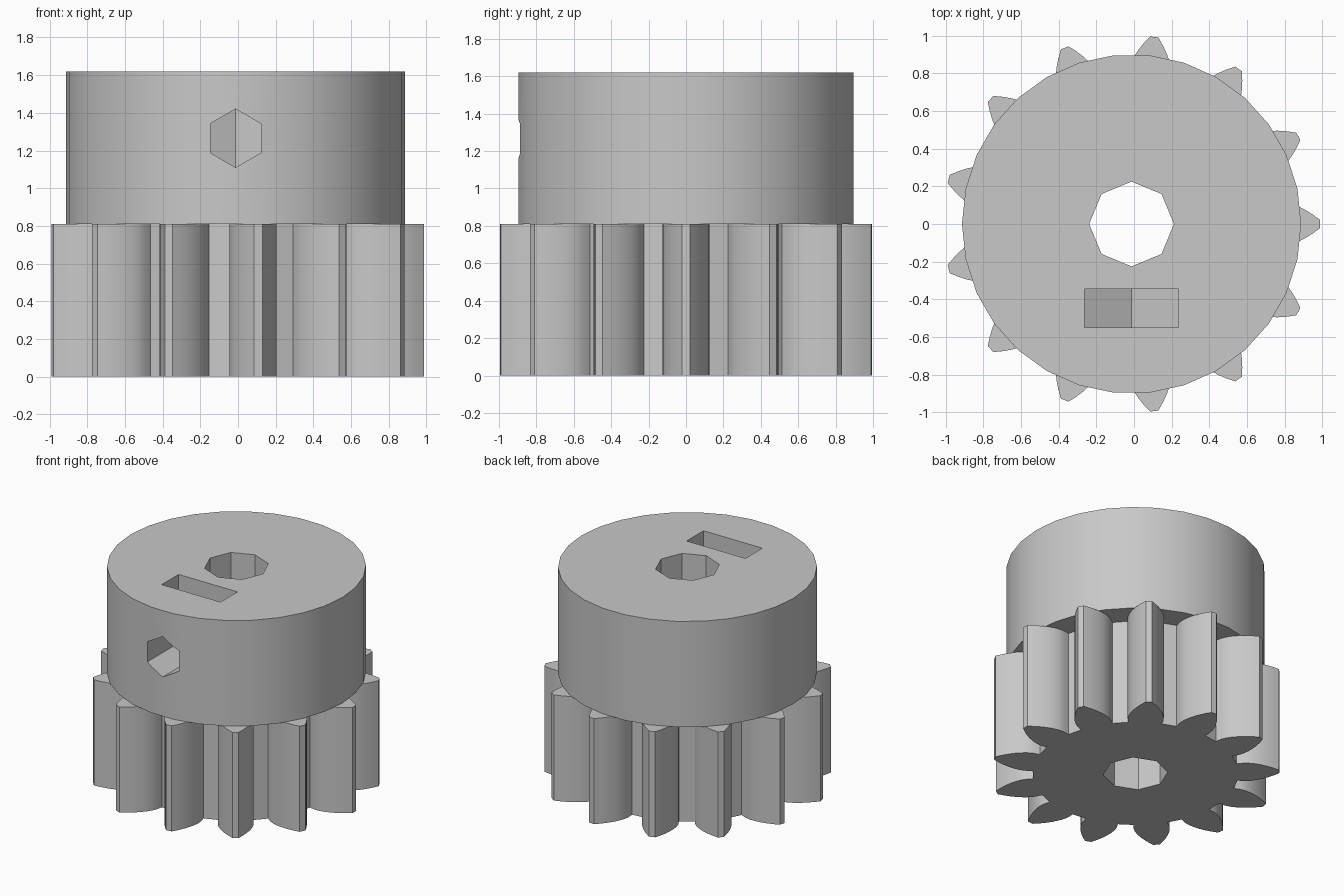
import bpy, bmesh
from math import cos, sin, tan, acos, pi, radians
from mathutils import Matrix

cube = bpy.data.objects.get("Cube")
if cube:
    bpy.data.objects.remove(cube, do_unlink=True)

CX = -0.013                      # shaft axis
TEETH, TIP, ROOT, BASE = 13, 1.0, 0.715, 0.765
PITCH = TIP * TEETH / (TEETH + 2)
GEAR_TOP, HUB_TOP, SCREW_Z = 0.81, 1.62, 1.265

grey = bpy.data.materials.new("grey plastic")
grey.use_nodes = True
color = (0.58, 0.58, 0.58, 1)
grey.diffuse_color = color
grey.node_tree.nodes["Principled BSDF"].inputs["Base Color"].default_value = color


def prism(name, points, low, high, matrix=Matrix()):
    """Extrude a flat outline from low to high, then place it."""
    bm = bmesh.new()
    face = bm.faces.new([bm.verts.new((x, y, low)) for x, y in points])
    up = bmesh.ops.extrude_face_region(bm, geom=[face])["geom"]
    bmesh.ops.translate(bm, vec=(0, 0, high - low),
                        verts=[v for v in up if isinstance(v, bmesh.types.BMVert)])
    bmesh.ops.recalc_face_normals(bm, faces=bm.faces)
    bm.transform(matrix)
    mesh = bpy.data.meshes.new(name)
    bm.to_mesh(mesh)
    bm.free()
    mesh.materials.append(grey)
    obj = bpy.data.objects.new(name, mesh)
    bpy.context.collection.objects.link(obj)
    return obj


def ring(radius, sides, start=0.0):
    return [(radius * cos(start + 2 * pi * i / sides),
             radius * sin(start + 2 * pi * i / sides)) for i in range(sides)]


def cut(obj, cutters):
    """Subtract the cutters and bake the result."""
    for cutter in cutters:
        mod = obj.modifiers.new("cut", "BOOLEAN")
        mod.operation, mod.solver, mod.object = "DIFFERENCE", "EXACT", cutter
    graph = bpy.context.evaluated_depsgraph_get()
    mesh = bpy.data.meshes.new_from_object(obj.evaluated_get(graph))
    obj.modifiers.clear()
    obj.data = mesh


def gear_outline():
    """Involute teeth with radial necks below the base circle."""
    def inv(r):
        a = acos(BASE / r)
        return tan(a) - a
    half_base = pi / (2 * TEETH) + inv(PITCH)
    steps = 6
    flank = [(ROOT, half_base)]
    for i in range(steps + 1):
        r = BASE + (TIP - BASE) * i / steps
        flank.append((r, half_base - inv(r)))
    tooth = [(r, -a) for r, a in flank] + [(r, a) for r, a in reversed(flank)]
    return [(r * cos(a + t), r * sin(a + t))
            for t in (2 * pi * k / TEETH for k in range(TEETH)) for r, a in tooth]


on_axis = Matrix.Translation((CX, 0, 0))
# Local z runs towards the front, local y stays up
facing_front = Matrix.Translation((CX, 0, SCREW_Z)) @ Matrix.Rotation(pi / 2, 4, "X")

# Main parts
gear = prism("gear", gear_outline(), 0, GEAR_TOP, on_axis)
hub = prism("hub", ring(0.9, 30), GEAR_TOP, HUB_TOP, on_axis)

# Cutters: shaft bore, set screw hole, nut trap
bore = prism("bore_cutter", ring(0.225, 8), -0.2, HUB_TOP + 0.2, on_axis)
screw = prism("screw_hole_cutter", ring(0.155, 6, pi / 2), 0, 1.1, facing_front)
w = 0.25
point = w / cos(radians(30))
nut = prism("nut_slot_cutter",
            [(-w, 0.5), (-w, -point / 2), (0, -point), (w, -point / 2), (w, 0.5)],
            0.345, 0.55, facing_front)

cut(gear, [bore])
cut(hub, [bore, screw, nut])
for cutter in (bore, screw, nut):
    bpy.data.objects.remove(cutter, do_unlink=True)

# Smooth the round walls, keep the corners sharp
bpy.ops.object.select_all(action="DESELECT")
for obj in (gear, hub):
    obj.select_set(True)
bpy.context.view_layer.objects.active = hub
bpy.ops.object.shade_smooth_by_angle(angle=radians(25))
